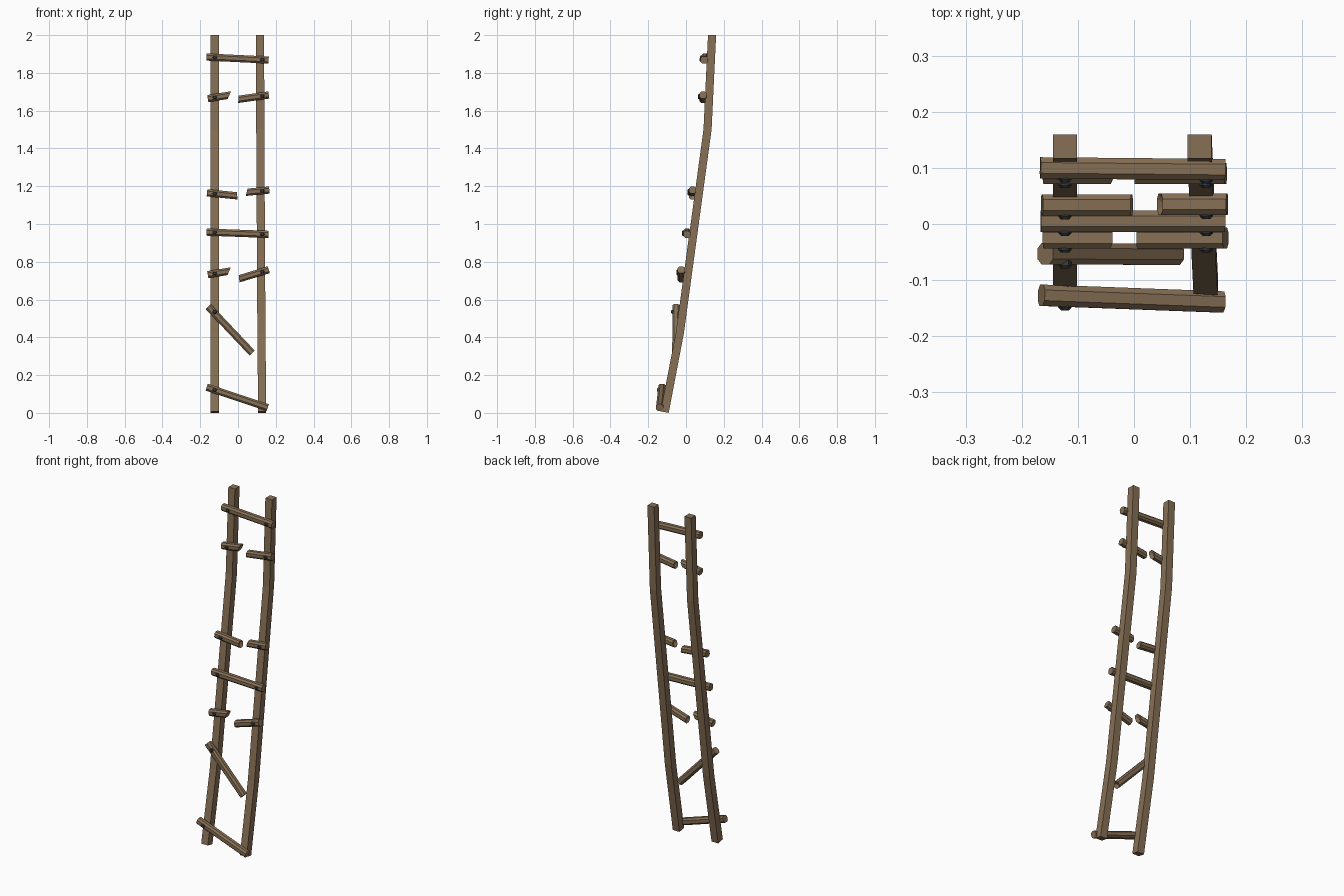
import bpy, bmesh, math
from mathutils import Vector

if "Cube" in bpy.data.objects:
    bpy.data.objects.remove(bpy.data.objects["Cube"])


def material(name, rgb):
    m = bpy.data.materials.new(name)
    m.diffuse_color = (*rgb, 1)
    m.use_nodes = True
    m.node_tree.nodes["Principled BSDF"].inputs["Base Color"].default_value = m.diffuse_color
    return m


WOOD = material("weathered wood", (0.24, 0.16, 0.09))
IRON = material("dark iron", (0.045, 0.052, 0.06))


def loft(name, rings, mat, cap_push=None):
    """Skin a list of rings; cap_push optionally dents the last cap inward."""
    bm = bmesh.new()
    vs = [[bm.verts.new(p) for p in r] for r in rings]
    n = len(rings[0])
    for a, b in zip(vs, vs[1:]):
        for i in range(n):
            j = (i + 1) % n
            bm.faces.new((a[i], a[j], b[j], b[i]))
    bm.faces.new(vs[0])
    if cap_push is None:
        bm.faces.new(vs[-1])
    else:
        c = bm.verts.new(sum((v.co for v in vs[-1]), Vector()) / n + cap_push)
        for i in range(n):
            bm.faces.new((vs[-1][i], vs[-1][(i + 1) % n], c))
    bmesh.ops.recalc_face_normals(bm, faces=bm.faces)
    me = bpy.data.meshes.new(name)
    bm.to_mesh(me)
    bm.free()
    me.materials.append(mat)
    ob = bpy.data.objects.new(name, me)
    bpy.context.collection.objects.link(ob)
    return ob


# Side rails: square poles that bend backwards, then straighten near the top
def rail(name, xs):
    h = 0.0215
    path = [(-0.113, 0.0), (-0.033, 0.42), (0.114, 1.5), (0.138, 2.0)]
    rings = []
    for k, ((y, z), x) in enumerate(zip(path, xs)):
        tilt = 0.19 if k == 0 else 0.0
        rings.append([Vector((x + sx * h, y + sy * h,
                              z + (0.004 - tilt * sy * h if k == 0 else 0)))
                      for sx, sy in ((-1, -1), (1, -1), (1, 1), (-1, 1))])
    return loft(name, rings, WOOD)


rail("left_rail", (-0.123, -0.123, -0.123, -0.123))
rail("right_rail", (0.128, 0.124, 0.118, 0.117))


# Rungs: chamfered bars from a to b; slant shears a broken end b
def rung(name, a, b, slant=0.0, broken=False, h=0.019):
    a, b = Vector(a), Vector(b)
    d = (b - a).normalized()
    side = Vector((0, 1, 0))
    side = (side - d * side.dot(d)).normalized()
    up = side.cross(d)
    if up.z < 0:
        up = -up
    c = h * 0.5
    sec = [(-h, -c), (-c, -h), (c, -h), (h, -c), (h, c), (c, h), (-c, h), (-h, c)]
    start = [a + side * s + up * t for s, t in sec]
    end = [b + side * s + up * t + d * (slant * t / h) for s, t in sec]
    return loft(name, [start, end], WOOD, -d * 0.012 if broken else None)


rung("top_rung", (-0.167, 0.100, 1.884), (0.162, 0.097, 1.868))
rung("middle_rung", (-0.166, 0.005, 0.957), (0.162, 0.005, 0.945))
rung("hanging_rung", (-0.158, -0.053, 0.563), (0.075, -0.054, 0.317), 0, True)
rung("bottom_rung", (-0.165, -0.127, 0.136), (0.157, -0.139, 0.028))
# Snapped rungs: a stub on each rail
rung("upper_stub_left", (-0.160, 0.090, 1.664), (-0.046, 0.090, 1.682), 0.012, True)
rung("upper_stub_right", (0.163, 0.090, 1.683), (0.002, 0.090, 1.660), -0.004, True)
rung("centre_stub_left", (-0.164, 0.034, 1.165), (-0.004, 0.034, 1.149), -0.004, True)
rung("centre_stub_right", (0.166, 0.035, 1.180), (0.046, 0.035, 1.168), -0.007, True)
rung("lower_stub_left", (-0.160, -0.025, 0.732), (-0.047, -0.025, 0.750), 0.012, True)
rung("lower_stub_right", (0.163, -0.025, 0.758), (0.006, -0.025, 0.710), -0.004, True)


# Nails: short hexagonal studs on the front of the rungs
def nail(name, x, y, z, r=0.012):
    rings = []
    for yy, k in ((y + 0.02, 1), (y - 0.021, 1), (y - 0.026, 0.6)):
        rings.append([Vector((x + r * k * math.cos(i * math.pi / 3), yy,
                              z + r * k * math.sin(i * math.pi / 3)))
                      for i in range(6)])
    return loft(name, rings, IRON)


left = [(0.100, 1.882), (0.090, 1.670), (0.034, 1.161), (0.005, 0.956),
        (-0.025, 0.738), (-0.053, 0.535), (-0.128, 0.122)]
right = [(0.098, 1.870), (0.090, 1.678), (0.035, 1.176), (0.005, 0.946), (-0.025, 0.748)]
for i, (y, z) in enumerate(left):
    nail(f"left_nail_{i + 1}", -0.123, y, z)
for i, (y, z) in enumerate(right):
    nail(f"right_nail_{i + 1}", 0.129, y, z)
